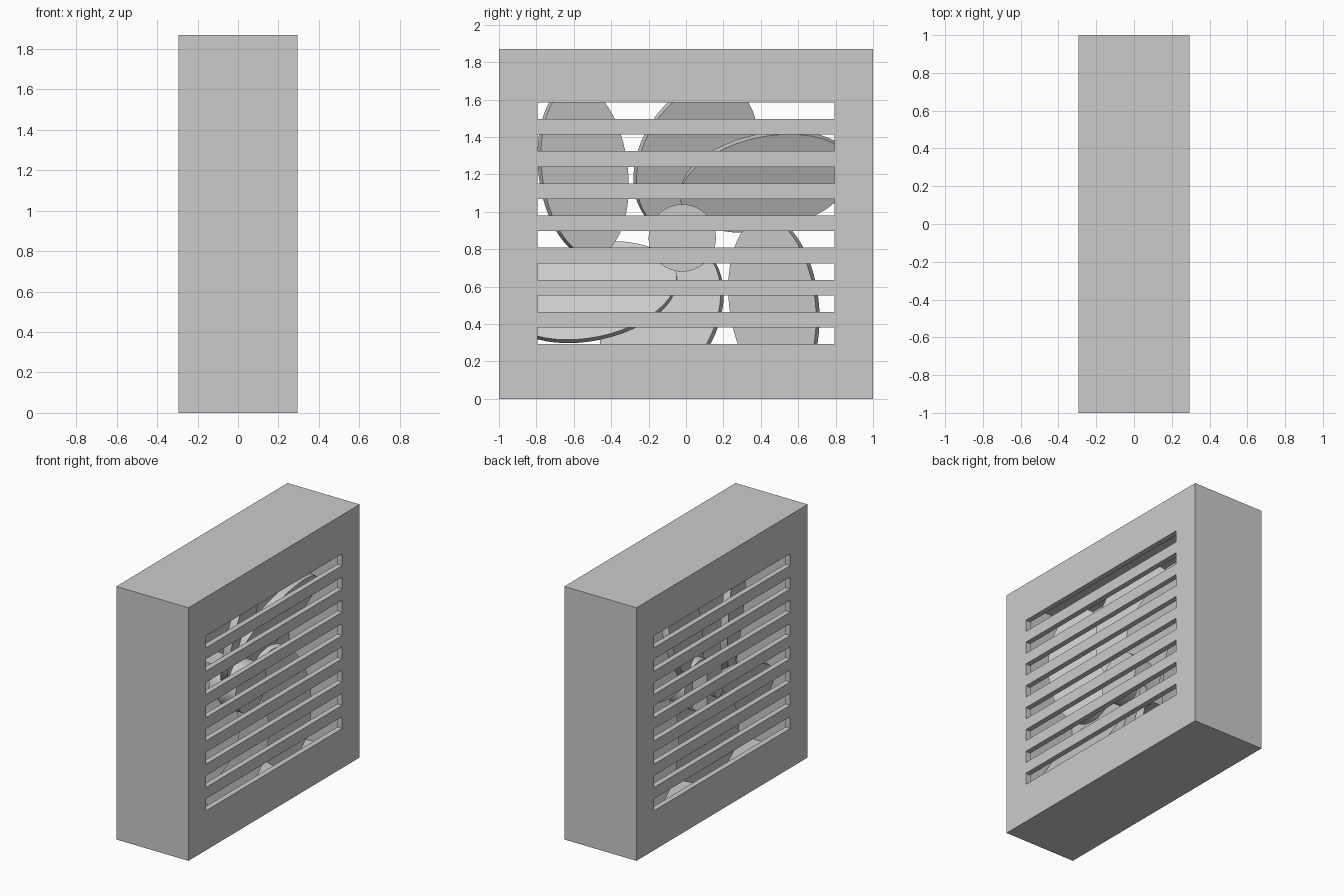
import bpy, bmesh, math
from mathutils import Matrix, Vector

if "Cube" in bpy.data.objects:
    bpy.data.objects.remove(bpy.data.objects["Cube"])

W, D, H, T = 0.59, 2.0, 1.87, 0.04      # case size and wall thickness


def finish(name, bm, smooth=False):
    bmesh.ops.recalc_face_normals(bm, faces=bm.faces[:])
    me = bpy.data.meshes.new(name)
    bm.to_mesh(me)
    bm.free()
    ob = bpy.data.objects.new(name, me)
    bpy.context.collection.objects.link(ob)
    if smooth:
        bpy.ops.object.select_all(action='DESELECT')
        bpy.context.view_layer.objects.active = ob
        ob.select_set(True)
        bpy.ops.object.shade_smooth_by_angle(angle=math.radians(30))
    return ob


def add_box(bm, center, size):
    m = Matrix.Translation(center) @ Matrix.Diagonal((*size, 1))
    bmesh.ops.create_cube(bm, size=1, matrix=m)


def box(name, center, size):
    bm = bmesh.new()
    add_box(bm, center, size)
    return finish(name, bm)


def x_cone(name, x0, x1, y, z, r0, r1):
    bm = bmesh.new()
    m = Matrix.Translation(((x0 + x1) / 2, y, z)) @ Matrix.Rotation(math.pi / 2, 4, 'Y')
    bmesh.ops.create_cone(bm, cap_ends=True, segments=48, radius1=r0, radius2=r1,
                          depth=x1 - x0, matrix=m)
    return finish(name, bm, True)


# hollow case with eight slots cut through both large faces
case = box("case", (0, 0, H / 2), (W, D, H))
cavity = box("cavity_cutter", (0, 0, H / 2), (W - 2 * T, D - 2 * T, H - 2 * T))
bm = bmesh.new()
for i in range(8):
    add_box(bm, (0, 0, 0.336 + i * 0.172), (1, 1.59, 0.088))
slots = finish("slot_cutter", bm)
for cutter in (cavity, slots):
    cutter.hide_render = True
    mod = case.modifiers.new(cutter.name, 'BOOLEAN')
    mod.operation, mod.solver, mod.object = 'DIFFERENCE', 'EXACT', cutter
    bpy.context.view_layer.objects.active = case
    bpy.ops.object.modifier_apply(modifier=mod.name)
    bpy.data.objects.remove(cutter)

# fan blades: pitched oval discs, in pairs half a turn apart
PITCH = math.radians(22)
PIVOT = (-0.04, 0.865)


def blade(name, y, z, a, b, ang):
    u = Vector((0, math.cos(ang), math.sin(ang)))
    v = Vector((math.sin(PITCH), -math.cos(PITCH) * math.sin(ang),
                math.cos(PITCH) * math.cos(ang)))
    frame = Matrix((u, v, u.cross(v))).transposed().to_4x4()
    m = (Matrix.Translation((0, y, z)) @ frame
         @ Matrix.Diagonal((a, b / math.cos(PITCH), 1, 1)))
    bm = bmesh.new()
    bmesh.ops.create_cone(bm, cap_ends=True, segments=48, radius1=1, radius2=1,
                          depth=0.05, matrix=m)
    finish(name, bm, True)


for i, (y, z, a, b, deg) in enumerate([
        (0.43, 1.16, 0.47, 0.25, 12),
        (0.05, 1.29, 0.42, 0.29, 62),
        (-0.55, 1.22, 0.46, 0.23, 97)]):
    ang = math.radians(deg)
    blade(f"blade_{i + 1}", y, z, a, b, ang)
    blade(f"blade_{i + 4}", 2 * PIVOT[0] - y, 2 * PIVOT[1] - z, a, b, ang + math.pi)

# hub, shaft and motor block
x_cone("hub", -0.10, 0.12, -0.02, 0.86, 0.18, 0.18)
x_cone("shaft", -0.255, -0.10, -0.02, 0.86, 0.05, 0.05)
box("motor_block", (-0.16, -0.02, 0.855), (0.12, 0.175, 0.29))
